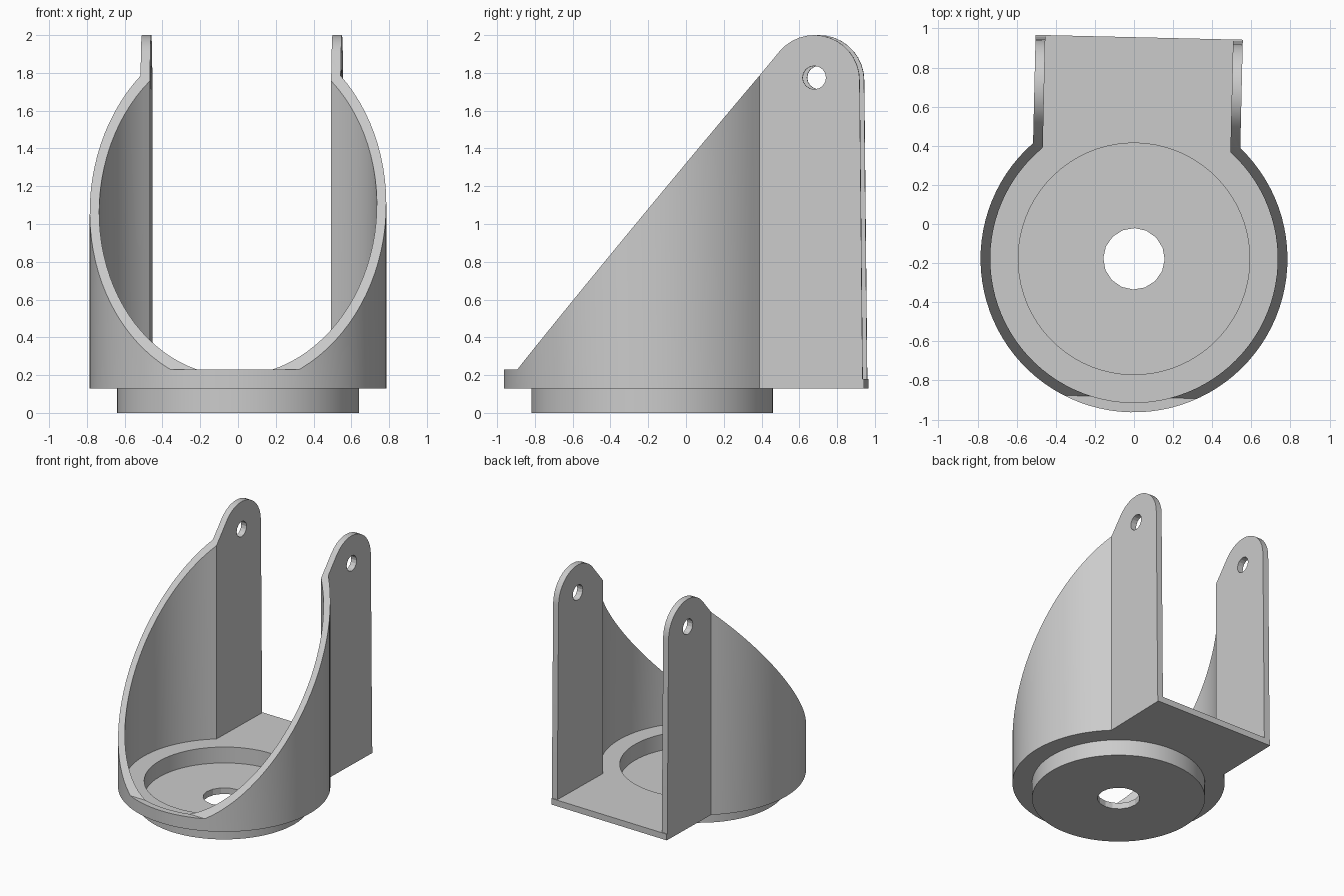
import bpy, bmesh
from math import sin, cos, pi, radians, asin, acos
from mathutils import Matrix

if "Cube" in bpy.data.objects:
    bpy.data.objects.remove(bpy.data.objects["Cube"], do_unlink=True)

grey = bpy.data.materials.new("light grey plastic")
grey.use_nodes = True
grey.diffuse_color = (0.6, 0.6, 0.6, 1)
grey.node_tree.nodes["Principled BSDF"].inputs["Base Color"].default_value = (0.6, 0.6, 0.6, 1)


def prism(name, points, low, high, along_x=False):
    """Extrude a closed outline along z, or a (y, z) outline along x."""
    bm = bmesh.new()
    place = (lambda a, b, h: (h, a, b)) if along_x else (lambda a, b, h: (a, b, h))
    face = bm.faces.new([bm.verts.new(place(a, b, low)) for a, b in points])
    top = bmesh.ops.extrude_face_region(bm, geom=[face])["geom"]
    verts = [v for v in top if isinstance(v, bmesh.types.BMVert)]
    bmesh.ops.translate(bm, verts=verts, vec=place(0, 0, high - low))
    bmesh.ops.recalc_face_normals(bm, faces=bm.faces)
    mesh = bpy.data.meshes.new(name)
    bm.to_mesh(mesh)
    bm.free()
    mesh.materials.append(grey)
    obj = bpy.data.objects.new(name, mesh)
    bpy.context.collection.objects.link(obj)
    return obj


def combine(obj, other, operation):
    """Apply a boolean and drop the helper."""
    mod = obj.modifiers.new(operation, "BOOLEAN")
    mod.operation, mod.object, mod.solver = operation, other, "EXACT"
    bpy.context.view_layer.objects.active = obj
    bpy.ops.object.modifier_apply(modifier=mod.name)
    bpy.data.objects.remove(other, do_unlink=True)


def circle(radius, count, cx=0, cy=0):
    return [(cx + radius * cos(2 * pi * i / count), cy + radius * sin(2 * pi * i / count))
            for i in range(count)]


def keyhole(radius, half_width, back, count=72):
    """Round body with a straight-sided rear extension."""
    start = pi - acos(half_width / radius)
    sweep = pi + 2 * acos(half_width / radius)
    arc = [(radius * cos(start + sweep * i / count), radius * sin(start + sweep * i / count))
           for i in range(count + 1)]
    return arc + [(half_width, back), (-half_width, back)]


# Walls and floor
body = prism("bracket_body", keyhole(0.785, 0.53, 1.2), 0.13, 2.1)
combine(body, prism("cavity", keyhole(0.735, 0.48, 1.4), 0.18, 2.3), "DIFFERENCE")

# Sloping side profile with rounded ears and a low front lip
ear_y, ear_z, ear_r = 0.87, 1.76, 0.24
ear = [(ear_y + ear_r * cos(radians(a)), ear_z + ear_r * sin(radians(a)))
       for a in range(140, -1, -10)]
side = [(-0.9, 0.1), (-0.9, 0.23), (-0.707, 0.23)] + ear
side += [(1.126, 0.18), (1.133, 0.18), (1.133, 0.1)]
combine(body, prism("side_profile", side, -1, 1, True), "INTERSECT")

# Round foot with its recess and centre hole
combine(body, prism("foot", circle(0.64, 72), 0, 0.15), "UNION")
combine(body, prism("recess", circle(0.592, 72), 0.05, 0.3), "DIFFERENCE")
combine(body, prism("centre_hole", circle(0.157, 16), -0.1, 0.2), "DIFFERENCE")

# Pivot holes through both ears
combine(body, prism("pivot_hole", circle(0.062, 16, ear_y, 1.775), -1, 1, True), "DIFFERENCE")

# Slight turn about the round body's axis
body.data.transform(Matrix.Translation((0, -0.178, 0)) @ Matrix.Rotation(radians(-1.35), 4, "Z"))
bpy.ops.object.select_all(action="DESELECT")
body.select_set(True)
bpy.context.view_layer.objects.active = body
bpy.ops.object.shade_smooth_by_angle(angle=radians(12))
